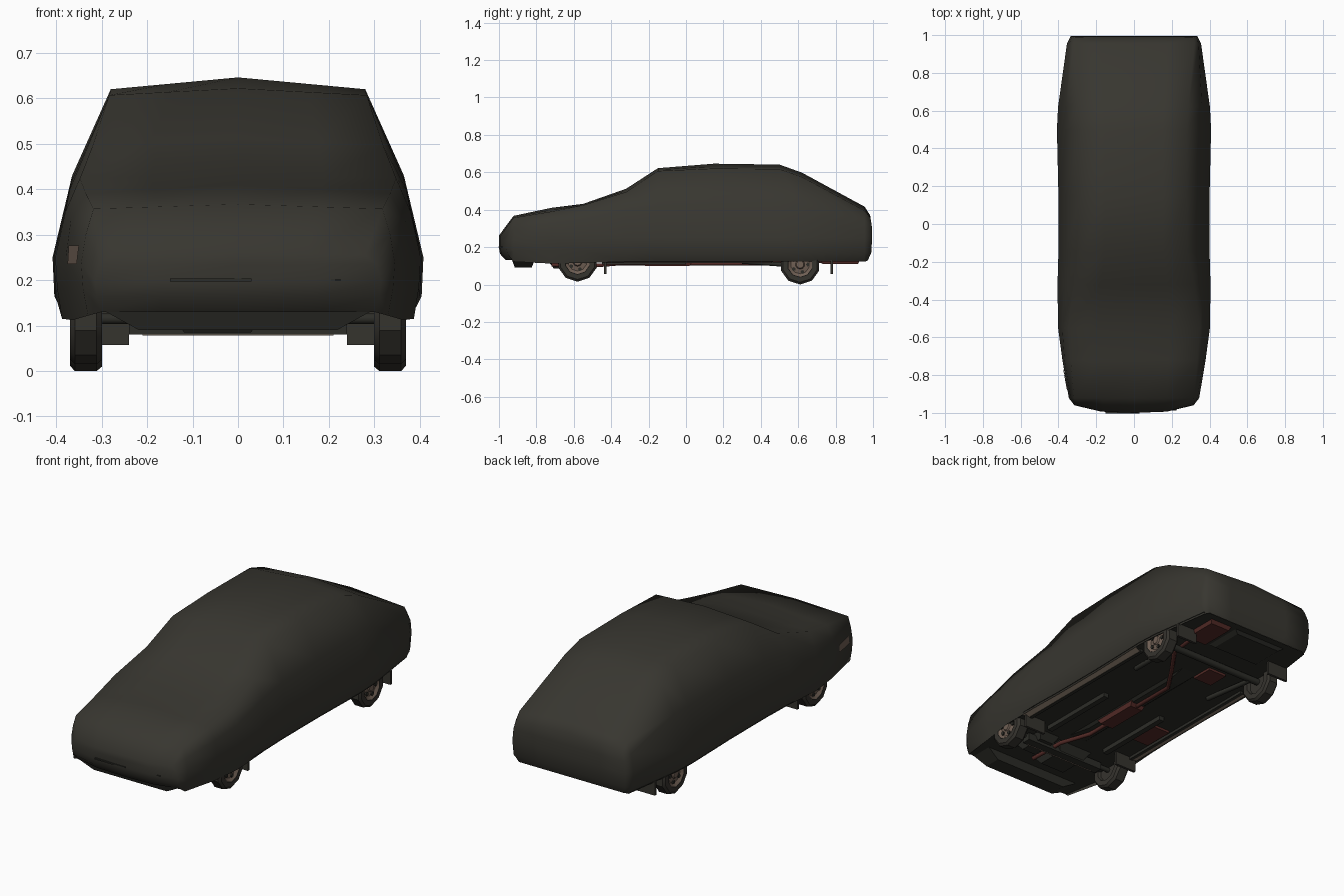
import bpy, bmesh, math
from mathutils import Vector

if "Cube" in bpy.data.objects:
    bpy.data.objects.remove(bpy.data.objects["Cube"])


def material(name, rgb):
    m = bpy.data.materials.new(name)
    m.diffuse_color = (*rgb, 1)
    m.use_nodes = True
    m.node_tree.nodes["Principled BSDF"].inputs["Base Color"].default_value = m.diffuse_color
    return m


CLOTH = material("dark olive cloth", (0.039, 0.037, 0.0295))
UNDER = material("underbody black", (0.026, 0.026, 0.021))
RUBBER = material("tyre rubber", (0.036, 0.033, 0.027))
RIM = material("rim brown", (0.16, 0.115, 0.088))
RUST = material("exhaust red", (0.09, 0.024, 0.02))
TAN = material("sill tan", (0.24, 0.185, 0.14))


def finish(name, bm, mat, angle=None):
    bmesh.ops.recalc_face_normals(bm, faces=bm.faces)
    me = bpy.data.meshes.new(name)
    bm.to_mesh(me)
    bm.free()
    ob = bpy.data.objects.new(name, me)
    bpy.context.collection.objects.link(ob)
    me.materials.append(mat)
    if angle:
        bpy.ops.object.select_all(action='DESELECT')
        ob.select_set(True)
        bpy.context.view_layer.objects.active = ob
        bpy.ops.object.shade_smooth_by_angle(angle=math.radians(angle))
    return ob


def box(name, lo, hi, mat, taper=1.0):
    """Box between two corners; taper narrows the bottom."""
    bm = bmesh.new()
    bmesh.ops.create_cube(bm, size=1)
    lo, hi = Vector(lo), Vector(hi)
    for v in bm.verts:
        k = taper if v.co.z < 0 else 1
        v.co = Vector([(lo[i] + hi[i]) / 2 + v.co[i] * (hi[i] - lo[i]) * (k if i < 2 else 1)
                       for i in range(3)])
    return finish(name, bm, mat)


def plate(name, points, mat):
    bm = bmesh.new()
    bm.faces.new([bm.verts.new(p) for p in points])
    return finish(name, bm, mat)


def tube(name, points, r, mat):
    """Round bar swept along a path of straight pieces."""
    cu = bpy.data.curves.new(name, 'CURVE')
    cu.dimensions = '3D'
    cu.bevel_depth, cu.bevel_resolution = r, 1
    cu.use_fill_caps = True
    sp = cu.splines.new('POLY')
    sp.points.add(len(points) - 1)
    for p, q in zip(sp.points, points):
        p.co = (*q, 1)
    ob = bpy.data.objects.new(name, cu)
    bpy.context.collection.objects.link(ob)
    cu.materials.append(mat)
    return ob


def lathe_x(name, profile, centre, sides, mat, side=1):
    """Spin (x, radius) pairs around the axle direction."""
    bm = bmesh.new()
    rings = []
    for x, r in profile:
        rings.append([bm.verts.new((centre[0] + side * x,
                                    centre[1] + r * math.cos(2 * math.pi * (i + .5) / sides),
                                    centre[2] + r * math.sin(2 * math.pi * (i + .5) / sides)))
                      for i in range(sides)])
    for a, b in zip(rings, rings[1:]):
        for i in range(sides):
            j = (i + 1) % sides
            bm.faces.new((a[i], a[j], b[j], b[i]))
    bm.faces.new(rings[0])
    bm.faces.new(rings[-1])
    return finish(name, bm, mat, 35)


# Draped cover: y, widest half width, hem z, belt w, belt z, shoulder w, shoulder z, ridge z
STATIONS = [
    (-1.00, .315, .13, .305, .235, .28, .255, .262),
    (-.922, .345, .122, .335, .30, .318, .357, .367),
    (-.72, .379, .112, .368, .33, .335, .39, .41),
    (-.55, .402, .115, .38, .35, .348, .424, .431),
    (-.32, .405, .122, .37, .40, .32, .495, .512),
    (-.15, .40, .122, .365, .42, .283, .607, .622),
    (.15, .40, .122, .365, .43, .28, .62, .646),
    (.50, .408, .122, .365, .43, .28, .617, .641),
    (.62, .402, .122, .36, .43, .288, .575, .598),
    (.955, .355, .122, .342, .34, .32, .395, .416),
    (.995, .335, .128, .33, .31, .312, .355, .37),
]


def end_y(y, f, z):
    """Curve the nose back at its corners and tuck both ends in at the hem."""
    if y < -.95:
        return y + .04 * abs(f) ** 3 + max(0, .17 - z) * .9
    if y > .98:
        return y - max(0, .18 - z) * .45 - max(0, z - .3) * .15
    return y


def half_section(y, w, zh, wb, zb, ws, zs, zt):
    mid = min(.25, zh + (zb - zh) * .65)
    low, tuck = (zh + .042, .026) if y > -.5 else (zh + (mid - zh) * .5, .015)
    return [(w - tuck, zh), (w - .004, low), (w, mid), (wb, zb), (ws, zs)]


COLS = (-1, -.55, 0, .55, 1)
bm = bmesh.new()
rows = []
for s in STATIONS:
    half, y, zt = half_section(*s), s[0], s[-1]
    ws, zs = half[-1]
    pts = [(-x, end_y(y, 1, z), z) for x, z in half]
    pts += [(f * ws, end_y(y, f, zt), zs + (zt - zs) * (1 - abs(f))) for f in COLS[1:4]]
    pts += [(x, end_y(y, 1, z), z) for x, z in reversed(half)]
    rows.append([bm.verts.new(p) for p in pts])
for a, b in zip(rows, rows[1:]):
    for i in range(len(a) - 1):
        bm.faces.new((a[i], a[i + 1], b[i + 1], b[i]))
for s, ring in ((STATIONS[0], rows[0]), (STATIONS[-1], rows[-1])):   # nose and tail grids
    grid = []
    for i, (w, z) in enumerate(half_section(*s)[:-1]):
        inner = [bm.verts.new((f * w, end_y(s[0], f, z), z)) for f in COLS[1:4]]
        grid.append([ring[i], *inner, ring[-1 - i]])
    grid.append(ring[4:9])
    for a, b in zip(grid, grid[1:]):
        for i in range(4):
            bm.faces.new((a[i], a[i + 1], b[i + 1], b[i]))
finish("car_cover", bm, CLOTH, 65)

# Floor follows the hem outline, tucked just inside it
edge = [(s[1] - .018, min(max(s[0], -.93), .968)) for s in STATIONS]
plate("floor", [(x, y, .13) for x, y in edge] + [(-x, y, .13) for x, y in reversed(edge)], UNDER)

# Tunnel, nose valance, engine and rails
box("tunnel", (-.05, -.45, .118), (.05, .45, .13), UNDER, .7)
box("nose_valance", (-.29, -.93, .09), (.29, -.81, .13), UNDER, .75)
box("engine_sump", (-.15, -.74, .085), (.06, -.52, .13), UNDER, .7)
box("gearbox", (.08, -.70, .095), (.2, -.50, .13), UNDER, .7)
box("front_crossmember", (-.24, -.60, .08), (.24, -.55, .12), UNDER)
box("crossmember_trim", (-.21, -.599, .078), (.21, -.594, .082), TAN)
box("spare_wheel_well", (-.22, .72, .115), (.10, .93, .13), UNDER, .85)
for s, side in ((-1, "left"), (1, "right")):
    plate("sill_trim_" + side, [(s * .345, -.44, .116), (s * .345, .46, .116),
                                (s * .376, .46, .129), (s * .376, -.44, .129)], TAN)
    a, b = sorted((s * .325, s * .344))
    box("sill_" + side, (a, -.44, .115), (b, .46, .13), UNDER)
    a, b = sorted((s * .17, s * .20))
    box("chassis_rail_" + side, (a, -.45, .106), (b, 0, .13), UNDER)

# Axles and trailing arms
tube("rear_axle", [(-.32, .61, .11), (.32, .61, .11)], .018, UNDER)
tube("front_axle", [(-.32, -.58, .115), (.32, -.58, .115)], .013, UNDER)
for s, side in ((-1, "left"), (1, "right")):
    tube("trailing_arm_" + side, [(s * .24, .30, .122), (s * .26, .61, .10)], .013, UNDER)

# Wheels, rims with holes, and mud flaps
for s, side in ((-1, "left"), (1, "right")):
    for end, y, z, flap_y in (("front", -.58, .122, -.43), ("rear", .61, .107, .78)):
        tag = end + "_" + side
        c = (s * .335, y, z)
        r = .107
        lathe_x("tyre_" + tag, [(-.02, .062), (-.036, .068), (-.036, r - .01), (-.024, r),
                                (.024, r), (.035, r - .012), (.035, .068), (.02, .062)],
                c, 10, RUBBER, s)
        lathe_x("rim_" + tag, [(.018, .066), (.033, .066), (.022, .05), (.026, .025),
                               (.034, .02)], c, 10, RIM, s)
        for k in range(5):
            t = 2 * math.pi * k / 5
            lathe_x("rim_hole_" + tag, [(.022, .011), (.03, .011)],
                    (c[0], y + .042 * math.cos(t), z + .042 * math.sin(t)), 5, UNDER, s)
        a, b = sorted((s * .24, s * .365))
        box("mud_flap_" + tag, (a, flap_y - .008, .057), (b, flap_y + .006, .13), RUBBER)

# Exhaust system and red floor plates
tube("exhaust_pipe", [(.07, -.72, .105), (.07, -.50, .10), (0, -.35, .112), (0, .27, .112),
                      (.10, .42, .112), (.19, .55, .132), (.22, .75, .122)], .011, RUST)
box("middle_silencer", (-.045, -.24, .10), (.045, .04, .13), RUST, .85)
box("rear_silencer", (.13, .72, .11), (.26, .93, .13), RUST, .9)
box("floor_plate_rear", (-.16, .42, .117), (-.05, .54, .13), RUST)
box("floor_plate_left", (-.31, -.26, .117), (-.21, -.09, .13), RUST)

# Small slits in the nose and the lamp patch showing through
box("nose_slit_long", (-.15, -1.003, .197), (.03, -.994, .204), UNDER)
box("nose_slit_short", (.205, -.987, .198), (.225, -.978, .202), UNDER)
plate("lamp_patch", [(-.355, -.88, .235), (-.375, -.77, .235),
                     (-.3725, -.77, .276), (-.350, -.88, .276)], RIM)
